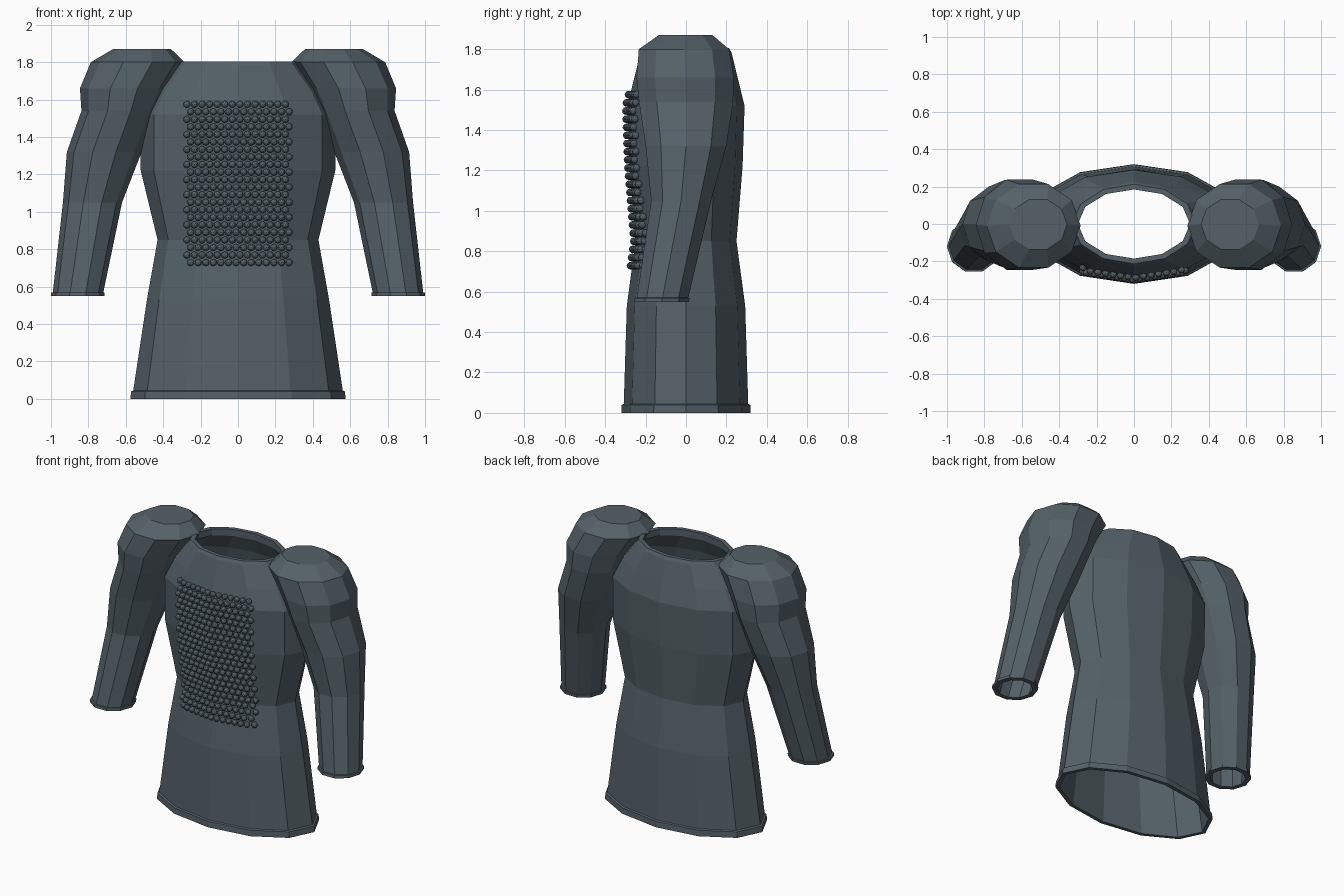
import bpy, bmesh, math
from mathutils import Vector
from mathutils.bvhtree import BVHTree

if "Cube" in bpy.data.objects:
    bpy.data.objects.remove(bpy.data.objects["Cube"])

mat = bpy.data.materials.new("dark_slate")
mat.diffuse_color = (0.09, 0.12, 0.14, 1)
mat.use_nodes = True
mat.node_tree.nodes["Principled BSDF"].inputs["Base Color"].default_value = mat.diffuse_color


def finish(name, bm):
    bmesh.ops.recalc_face_normals(bm, faces=bm.faces)
    me = bpy.data.meshes.new(name)
    bm.to_mesh(me)
    me.materials.append(mat)
    ob = bpy.data.objects.new(name, me)
    bpy.context.collection.objects.link(ob)
    return ob


def loft(rings, n, closed):
    """rings: (z, cx, rx, cy, ry). closed joins last ring to first, else both ends are capped."""
    bm = bmesh.new()
    loops = []
    for z, cx, rx, cy, ry in rings:
        loops.append([bm.verts.new((cx + rx * math.cos(2 * math.pi * i / n),
                                    cy + ry * math.sin(2 * math.pi * i / n), z))
                      for i in range(n)])
    pairs = list(zip(loops, loops[1:]))
    if closed:
        pairs.append((loops[-1], loops[0]))
    else:
        bm.faces.new(loops[0])
        bm.faces.new(loops[-1])
    for a, b in pairs:
        for i in range(n):
            j = (i + 1) % n
            bm.faces.new((a[i], a[j], b[j], b[i]))
    return bm


# Tunic body: outer shell, neck lip, inner shell
outer = [(0.0, 0.575, 0.32), (0.04, 0.572, 0.318), (0.045, 0.56, 0.308), (0.53, 0.487, 0.293),
         (0.85, 0.43, 0.25), (1.22, 0.52, 0.28), (1.52, 0.52, 0.29),
         (1.65, 0.45, 0.258), (1.785, 0.34, 0.225), (1.805, 0.33, 0.213)]
inner = [(1.805, 0.30, 0.185), (1.76, 0.30, 0.185)]
inner += [(z, a - 0.022, b - 0.022) for z, a, b in reversed(outer[3:8])]
inner += [(0.0, 0.55, 0.295)]
bm = loft([(z, 0, a, 0, b) for z, a, b in outer + inner], 12, True)
finish("tunic_body", bm)
surface = BVHTree.FromBMesh(bm)
bm.free()

# Sleeves: rounded shoulder cap down to an open cuff, then the lining
sleeve = [(1.87, 0.513, 0.155, -0.002, 0.14), (1.80, 0.536, 0.251, -0.01, 0.235),
          (1.66, 0.61, 0.235, -0.004, 0.253), (1.54, 0.635, 0.202, 0.0, 0.245),
          (1.32, 0.715, 0.20, 0.0, 0.21), (1.05, 0.778, 0.158, -0.024, 0.156),
          (0.57, 0.855, 0.135, -0.116, 0.134), (0.568, 0.857, 0.143, -0.118, 0.142),
          (0.55, 0.857, 0.143, -0.12, 0.142)]
lining = [(0.55, 0.857, 0.11, -0.12, 0.11)]
lining += [(z, cx, rx - 0.027, cy, ry - 0.027) for z, cx, rx, cy, ry in reversed(sleeve[2:6])]
for side, name in ((1, "left_sleeve"), (-1, "right_sleeve")):
    bm = loft(sleeve + lining, 10, False)
    for v in bm.verts:
        v.co.x *= side
    finish(name, bm)
    bm.free()

# Chest panel: staggered rows of round studs laid on the body surface
bm = bmesh.new()
rows, cols = 22, 14
for r in range(rows):
    z = 1.575 - r * 0.0403
    for c in range(cols):
        x = (c - (cols - 1) / 2) * 0.0405 + (0.01 if r % 2 else -0.01)
        hit, normal, _, _ = surface.ray_cast(Vector((x, -1, z)), Vector((0, 1, 0)))
        new = bmesh.ops.create_icosphere(bm, subdivisions=2, radius=0.019)["verts"]
        bmesh.ops.translate(bm, verts=new, vec=hit + Vector((0, -0.01, 0)))
finish("chest_studs", bm)
bm.free()
